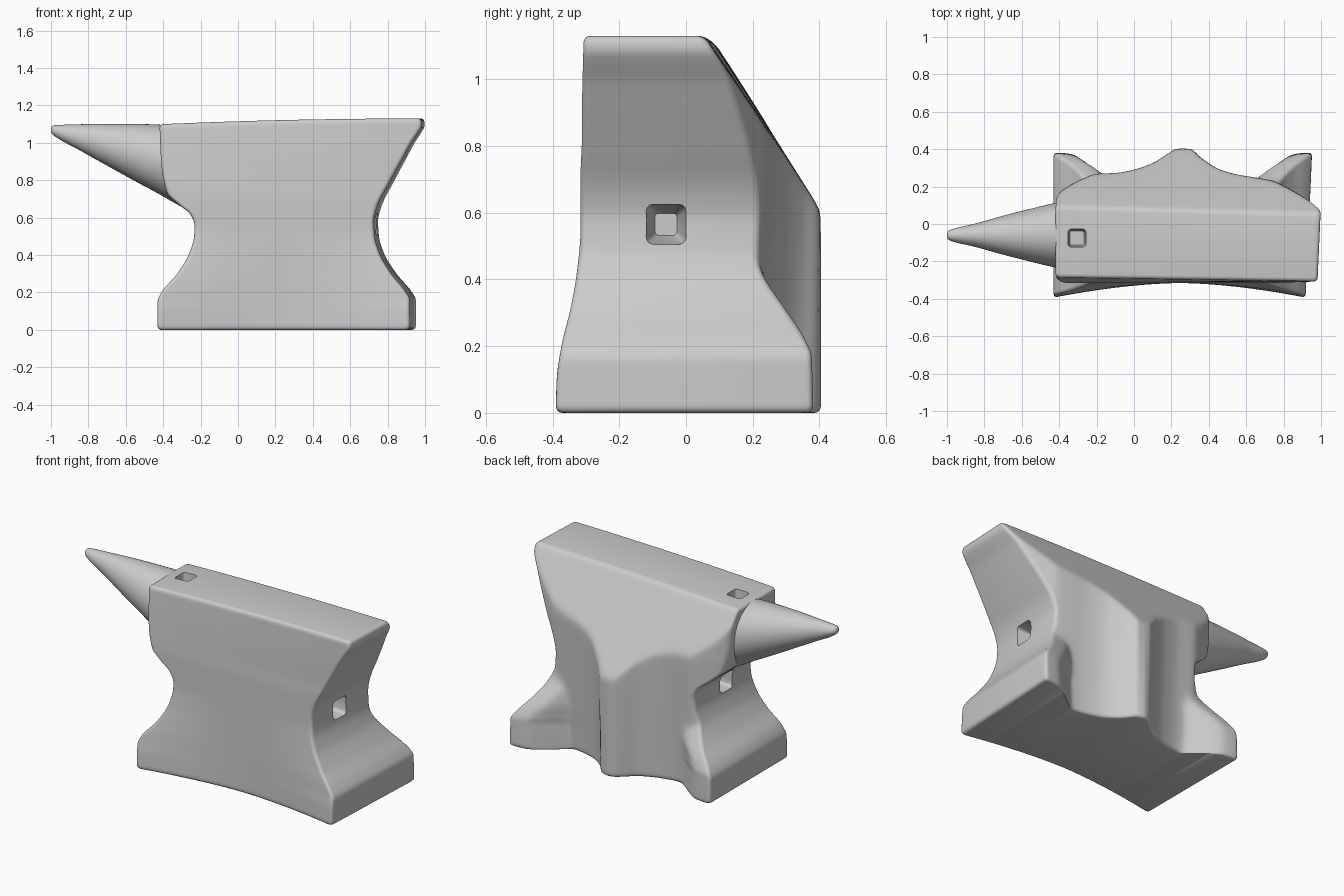
import bpy, bmesh, math
from mathutils import Vector

if "Cube" in bpy.data.objects:
    bpy.data.objects.remove(bpy.data.objects["Cube"])


def curve(pts):
    """Smooth monotone interpolation through (t, value) points."""
    n = len(pts)
    d = [(pts[i + 1][1] - pts[i][1]) / (pts[i + 1][0] - pts[i][0]) for i in range(n - 1)]
    m = [d[0]] + [0 if a * b <= 0 else 2 * a * b / (a + b) for a, b in zip(d, d[1:])] + [d[-1]]

    def f(t):
        t = min(max(t, pts[0][0]), pts[-1][0])
        i = next(k for k in range(n - 1) if t <= pts[k + 1][0])
        h = pts[i + 1][0] - pts[i][0]
        s = (t - pts[i][0]) / h
        return ((2*s**3 - 3*s*s + 1) * pts[i][1] + (s**3 - 2*s*s + s) * h * m[i]
                + (3*s*s - 2*s**3) * pts[i + 1][1] + (s**3 - s*s) * h * m[i + 1])
    return f


def smax(a, b, k=0.015):
    return (a + b + math.sqrt((a - b) ** 2 + k * k)) / 2


def smin(a, b, k=0.012):
    return -smax(-a, -b, k)


def rounding(d, r):
    """Inset of a rounded edge at distance d from it."""
    return r - math.sqrt(r * r - (r - d) ** 2) if d < r else 0


def make_object(name, verts, faces):
    bm = bmesh.new()
    vs = [bm.verts.new(v) for v in verts]
    for f in faces:
        bm.faces.new([vs[i] for i in f])
    bmesh.ops.recalc_face_normals(bm, faces=bm.faces)
    me = bpy.data.meshes.new(name)
    bm.to_mesh(me)
    bm.free()
    ob = bpy.data.objects.new(name, me)
    bpy.context.collection.objects.link(ob)
    return ob


def loft(rings):
    n = len(rings[0])
    verts = [v for r in rings for v in r]
    faces = [(k*n + i, k*n + (i+1) % n, (k+1)*n + (i+1) % n, (k+1)*n + i)
             for k in range(len(rings) - 1) for i in range(n)]
    return verts, faces


# Body profiles: ends by height, back outline by x, foot flare by height
TOP, R = 1.13, .02
left = curve([(0, -.43), (.15, -.43), (.2, -.41), (.3, -.325), (.4, -.265), (.5, -.235),
              (.56, -.232), (.62, -.255), (.68, -.325), (.74, -.38), (.9, -.41), (1.13, -.42)])
right = curve([(0, .935), (.16, .935), (.2, .915), (.3, .835), (.4, .775), (.5, .745), (.58, .74),
               (.65, .755), (.8, .83), (.9, .885), (1.0, .94), (1.06, .98), (1.09, .995), (1.13, .995)])
ribs = curve([(-.43, .14), (-.37, .19), (-.28, .24), (-.2, .27), (-.1, .275), (0, .295), (.1, .335),
              (.17, .38), (.22, .405), (.29, .405), (.35, .36), (.45, .295), (.55, .265), (.65, .248),
              (.73, .232), (.8, .2), (.9, .145), (1, .08)])
back_foot = curve([(0, .385), (.17, .38), (.22, .36), (.32, .295), (.4, .24), (.5, .19), (.7, .05), (1.13, 0)])
front_foot = curve([(0, .078), (.1, .075), (.2, .06), (.32, .03), (.42, .012), (.55, 0), (1.13, 0)])
front_face = curve([(0, .316), (.7, .316), (.9, .305), (1.13, .285)])


def body_ring(z):
    inset = rounding(min(z, TOP - z), R)
    x0, x1 = left(z) + inset, right(z) - inset
    w = x1 - x0
    ds = [0, .0015, .005, .01, .018, .025]
    n = 96
    us = [d / w for d in ds] + [.025 / w + (1 - .05 / w) * i / n for i in range(1, n)] \
        + [1 - d / w for d in reversed(ds)]
    front, back = [], []
    for u in us:
        x = x0 + w * u
        corner = rounding(min(u, 1 - u) * w, R)
        high = max(0, z - .8) / .33
        yf = -front_face(z) - .022 * u * high - front_foot(z) * abs(2 * u - 1) ** 1.7
        # back: middle rib and corner feet with hollows between, cut off by a sloped plane above
        foot = back_foot(z) - .85 * smax(0, min(u, 1 - u) * w - .11, .04)
        hollow = .035 * max(0, 1 - z / .8) * min(1, abs(x - .25) / .12)
        slope = .41 - (z - .6) * .6 - .035 * u * max(0, z - .6) / .5
        yb = smin(smax(ribs(x) - hollow, foot), slope)
        dz = -.03 * (1 - u) ** 2 * (z / TOP) ** 4
        for lst, y in ((front, yf + inset + corner), (back, yb - inset - corner)):
            lst.append(Vector((x + .045 * y * u, y, z + dz)))
    return front + back[::-1]


edge = [0, .0015, .005, .01, R]
zs = edge + [R + (TOP - 2 * R) * i / 72 for i in range(1, 72)] + [TOP - e for e in reversed(edge)]
rings = [body_ring(z) for z in zs]
verts, faces = loft(rings)
n = len(rings[0])
for base in (0, (len(rings) - 1) * n):
    faces += [(base + i, base + i + 1, base + n - 2 - i, base + n - 1 - i) for i in range(n // 2 - 1)]
anvil = make_object("anvil", verts, faces)

# Horn: tapered round beak, (x, top z, bottom z, half width)
stations = [(-1.0, 1.077, 1.063, .008), (-.996, 1.087, 1.05, .019), (-.98, 1.094, 1.035, .03),
            (-.85, 1.099, .962, .062), (-.7, 1.102, .878, .104), (-.55, 1.101, .795, .142),
            (-.42, 1.097, .725, .172), (-.36, 1.09, .69, .18), (-.25, 1.06, .63, .18)]
tops, bots, half = (curve([(s[0], s[k]) for s in stations]) for k in (1, 2, 3))
xs = [-1, -.998, -.996, -.992, -.986, -.98] + [-.98 + .73 * i / 24 for i in range(1, 25)]
S = 48
rings = []
for x in xs:
    t, b, h = tops(x), bots(x), half(x)
    rings.append([Vector((x, -.06 + h * math.cos(2 * math.pi * i / S),
                          (t + b) / 2 + (t - b) / 2 * math.sin(2 * math.pi * i / S))) for i in range(S)])
verts, faces = loft(rings)
faces += [tuple(range(S)), tuple(range((len(xs) - 1) * S, len(xs) * S))]
horn = make_object("horn", verts, faces)


def hole_cutter(name, mouth, direction, size, depth, taper):
    """Tapered square plug with rounded corners, running from outside the mouth inward."""
    d = Vector(direction)
    q = d.to_track_quat('Z', 'Y')
    plug = []
    for dist, s in ((-.12, 1), (0, 1), (depth, taper)):
        ring = []
        for cx, cy, a0 in ((1, 1, 0), (-1, 1, 90), (-1, -1, 180), (1, -1, 270)):
            for k in range(4):
                a = math.radians(a0 + 30 * k)
                p = Vector((cx * .65 + .35 * math.cos(a), cy * .65 + .35 * math.sin(a), 0)) * size * s
                ring.append(Vector(mouth) + q @ (p + Vector((0, 0, dist))))
        plug.append(ring)
    v, f = loft(plug)
    f += [tuple(range(16)), tuple(range(32, 48))]
    ob = make_object(name, v, f)
    ob.hide_render = True
    return ob


# Join the horn, then cut square holes in the face and both ends
tools = [(horn, 'UNION'),
         (hole_cutter("face_hole", (-.305, -.075, 1.1), (0, 0, -1), .048, .13, .8), 'DIFFERENCE'),
         (hole_cutter("right_hole", (.74, -.06, .565), (-1, 0, 0), .06, .11, .55), 'DIFFERENCE'),
         (hole_cutter("left_hole", (-.235, -.06, .55), (1, 0, 0), .06, .11, .55), 'DIFFERENCE')]
bpy.context.view_layer.objects.active = anvil
for tool, op in tools:
    mod = anvil.modifiers.new(tool.name, 'BOOLEAN')
    mod.object, mod.operation, mod.solver = tool, op, 'EXACT'
    bpy.ops.object.modifier_apply(modifier=mod.name)
    bpy.data.objects.remove(tool)

bpy.ops.object.select_all(action='DESELECT')
anvil.select_set(True)
bpy.ops.object.shade_smooth_by_angle(angle=math.radians(40))
